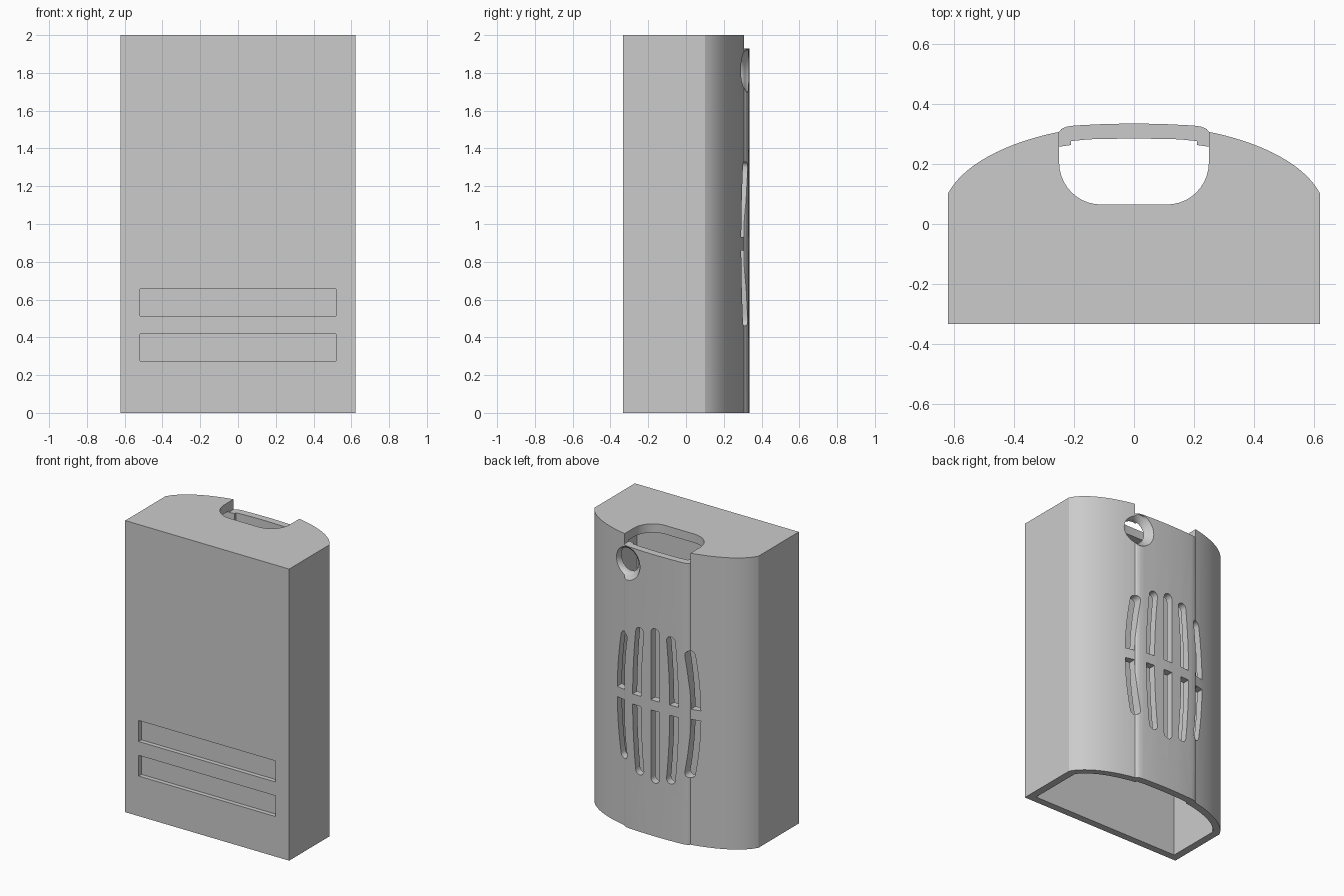
import bpy, bmesh, math
from mathutils import Vector

cube = bpy.data.objects.get("Cube")
if cube:
    bpy.data.objects.remove(cube, do_unlink=True)

grey = bpy.data.materials.new("light_grey")
grey.use_nodes = True
grey.diffuse_color = (0.6, 0.6, 0.6, 1)
grey.node_tree.nodes["Principled BSDF"].inputs["Base Color"].default_value = (0.6, 0.6, 0.6, 1)


def prism(name, pts, axis, lo, hi):
    """Extrude a 2D outline along z (x,y points) or y (x,z points)."""
    bm = bmesh.new()
    place = (lambda p: (p[0], p[1], lo)) if axis == "z" else (lambda p: (p[0], lo, p[1]))
    face = bm.faces.new([bm.verts.new(place(p)) for p in pts])
    ext = bmesh.ops.extrude_face_region(bm, geom=[face])
    move = Vector((0, 0, hi - lo)) if axis == "z" else Vector((0, hi - lo, 0))
    bmesh.ops.translate(bm, vec=move, verts=[v for v in ext["geom"] if isinstance(v, bmesh.types.BMVert)])
    bmesh.ops.recalc_face_normals(bm, faces=bm.faces)
    return finish(name, bm)


def finish(name, bm):
    mesh = bpy.data.meshes.new(name)
    bm.to_mesh(mesh)
    bm.free()
    mesh.materials.append(grey)
    obj = bpy.data.objects.new(name, mesh)
    bpy.context.collection.objects.link(obj)
    return obj


def arc(cx, cy, rx, ry, start, end, steps):
    angles = [start + (end - start) * i / steps for i in range(steps + 1)]
    return [(cx + rx * math.cos(a), cy + ry * math.sin(a)) for a in angles]


def mirrored(half):
    """Close a half outline whose last point lies on x = 0."""
    return half + [(-x, y) for x, y in reversed(half[:-1])]


def box(x, lo, hi):
    return [(-x, lo), (x, lo), (x, hi), (-x, hi)]


# Outer shell outline: flat front, curved back, raised centre panel
side, front = 0.622, -0.334
outer = [(side, front)]
outer += arc(0, 0.03, 0.64, 0.302, math.acos(side / 0.64), math.acos(0.25 / 0.64), 14)
outer += [(0.242, 0.318), (0.225, 0.325), (0.2, 0.329), (0.1, 0.334), (0, 0.336)]
body = prism("case_shell", mirrored(outer), "z", 0, 2)

# Inner cavity, open at the bottom
inner = [(0.57, front + 0.05)]
inner += arc(0, 0.03, 0.59, 0.252, math.acos(0.57 / 0.59), math.acos(0.25 / 0.59), 14)
inner += [(0.21, 0.264), (0.21, 0.277), (0.15, 0.283), (0, 0.286)]
cutters = [prism("cavity_cutter", mirrored(inner), "z", -0.1, 1.94)]

# Rounded opening in the top and lowered panel edge behind it
opening = [(0.25, 0.258)] + arc(0.11, 0.205, 0.14, 0.14, 0, -math.pi / 2, 10) + [(0, 0.065)]
cutters.append(prism("top_opening_cutter", mirrored(opening), "z", 1.85, 2.1))
cutters.append(prism("panel_edge_cutter", box(0.25, 0.2, 0.5), "z", 1.93, 2.1))

# Shallow recesses across the front
for low, high in ((0.275, 0.417), (0.512, 0.656)):
    cutters.append(prism("front_recess_cutter", box(0.52, low, high), "y", -0.5, front + 0.03))

# Bowed vent slots in the back, above and below a cross bar
middle, half_width = 0.895, 0.032
for x0, reach in ((-0.285, 0.435), (-0.142, 0.505), (0, 0.53), (0.142, 0.505), (0.285, 0.435)):
    for sign in (1, -1):
        bow = lambda t: x0 * (1 - 0.75 * t * t)
        stops = [0.035 + (reach - half_width - 0.035) * i / 10 for i in range(11)]
        right = [(bow(t) + half_width, middle + sign * t) for t in stops]
        left = [(bow(t) - half_width, middle + sign * t) for t in reversed(stops)]
        end = stops[-1]
        cap = arc(bow(end), middle + sign * end, half_width, sign * half_width, 0, math.pi, 8)[1:-1]
        cutters.append(prism("vent_cutter", right + cap + left, "y", 0.1, 0.5))

# Cable hole with a rounded flare at the panel edge
bm = bmesh.new()
rings = []
for y, r in ((0.15, 0.08), (0.275, 0.08), (0.288, 0.083), (0.3, 0.09), (0.311, 0.101), (0.32, 0.116), (0.36, 0.14)):
    ring = arc(0.24, 1.815, r, r, 0, math.tau, 32)[:-1]
    rings.append([bm.verts.new((x, y, min(z, 1.925))) for x, z in ring])
for a, b in zip(rings, rings[1:]):
    for i in range(32):
        j = (i + 1) % 32
        bm.faces.new((a[i], a[j], b[j], b[i]))
bm.faces.new(rings[0])
bm.faces.new(rings[-1])
bmesh.ops.recalc_face_normals(bm, faces=bm.faces)
cutters.append(finish("cable_hole_cutter", bm))

# Cut the shell, then drop the helpers
bpy.context.view_layer.objects.active = body
for cutter in cutters:
    cutter.hide_render = True
    mod = body.modifiers.new("cut", "BOOLEAN")
    mod.operation, mod.solver, mod.object = "DIFFERENCE", "EXACT", cutter
    bpy.ops.object.modifier_apply(modifier=mod.name)
    bpy.data.objects.remove(cutter, do_unlink=True)

bpy.ops.object.select_all(action="DESELECT")
body.select_set(True)
bpy.ops.object.shade_smooth_by_angle(angle=math.radians(30))
